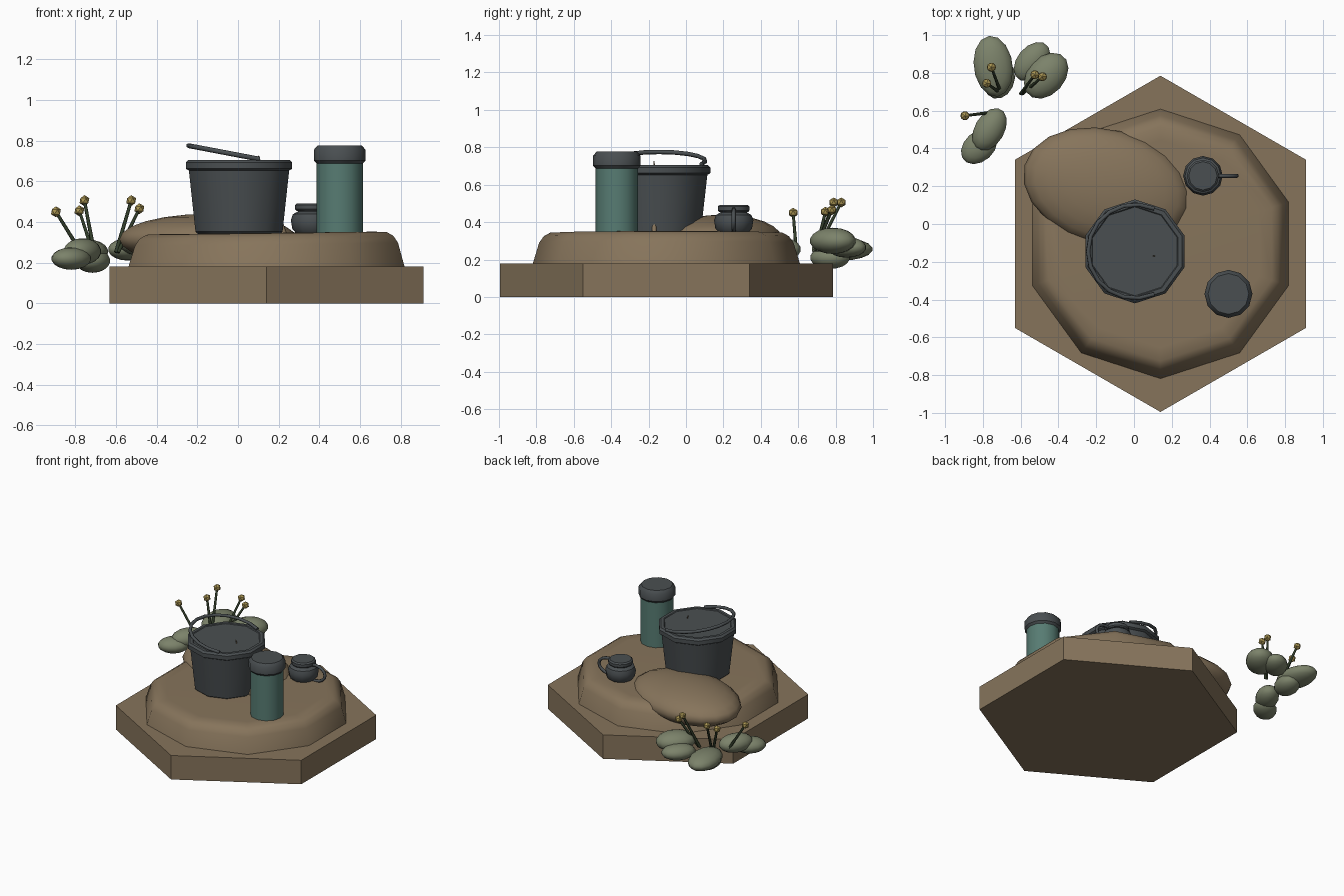
import bpy, bmesh, math
from math import sin, cos, pi, radians
from mathutils import Vector, Matrix

cube = bpy.data.objects.get("Cube")
if cube:
    bpy.data.objects.remove(cube, do_unlink=True)


def material(name, rgb):
    m = bpy.data.materials.new(name)
    m.use_nodes = True
    m.diffuse_color = (*rgb, 1)
    m.node_tree.nodes["Principled BSDF"].inputs["Base Color"].default_value = (*rgb, 1)
    return m


EARTH = material("earth brown", (0.24, 0.175, 0.105))
IRON = material("dark iron", (0.068, 0.078, 0.083))
TEAL = material("teal enamel", (0.095, 0.20, 0.17))
LEAF = material("sage leaf", (0.20, 0.225, 0.145))
STEM = material("dark stem", (0.03, 0.045, 0.022))
BLOOM = material("yellow bloom", (0.40, 0.30, 0.085))


def finish(name, bm, mat, angle=40):
    bmesh.ops.recalc_face_normals(bm, faces=bm.faces)
    mesh = bpy.data.meshes.new(name)
    bm.to_mesh(mesh)
    bm.free()
    mesh.materials.append(mat)
    ob = bpy.data.objects.new(name, mesh)
    bpy.context.collection.objects.link(ob)
    bpy.ops.object.select_all(action='DESELECT')
    ob.select_set(True)
    bpy.context.view_layer.objects.active = ob
    bpy.ops.object.shade_smooth_by_angle(angle=radians(angle))
    return ob


def lathe(name, centre, profile, sides, mat, slope=0.0, angle=40):
    """Closed turned shape from (radius, z) pairs, with a vertex on the y axis."""
    bm = bmesh.new()
    rings = []
    for r, z in profile:
        ring = []
        for i in range(sides):
            a = pi / 2 + 2 * pi * i / sides
            tilt = slope * r * cos(a) if z > profile[0][1] else 0
            ring.append(bm.verts.new((centre[0] + r * cos(a), centre[1] + r * sin(a), z + tilt)))
        rings.append(ring)
    for lo, hi in zip(rings, rings[1:]):
        for i in range(sides):
            j = (i + 1) % sides
            bm.faces.new((lo[i], lo[j], hi[j], hi[i]))
    bm.faces.new(rings[0])
    bm.faces.new(rings[-1])
    return finish(name, bm, mat, angle)


def ellipsoid(name, centre, radii, turn, mat, segs=14, rings=9):
    bm = bmesh.new()
    mtx = (Matrix.Translation(centre) @ Matrix.Rotation(radians(turn), 4, 'Z')
           @ Matrix.Diagonal((*radii, 1)))
    bmesh.ops.create_uvsphere(bm, u_segments=segs, v_segments=rings, radius=1, matrix=mtx)
    return finish(name, bm, mat, 60)


def rod(name, start, end, r1, r2, mat):
    a, b = Vector(start), Vector(end)
    d = b - a
    bm = bmesh.new()
    mtx = Matrix.Translation((a + b) / 2) @ d.to_track_quat('Z', 'Y').to_matrix().to_4x4()
    bmesh.ops.create_cone(bm, cap_ends=True, segments=6, radius1=r1, radius2=r2,
                          depth=d.length, matrix=mtx)
    return finish(name, bm, mat, 70)


def tube(name, points, radius, mat, side):
    """Six-sided tube along points; side is the normal of the path's plane."""
    pts = [Vector(p) for p in points]
    bm = bmesh.new()
    rings = []
    for i, p in enumerate(pts):
        t = (pts[min(i + 1, len(pts) - 1)] - pts[max(i - 1, 0)]).normalized()
        n = Vector(side).normalized()
        b = t.cross(n)
        rings.append([bm.verts.new(p + radius * (cos(k * pi / 3) * n + sin(k * pi / 3) * b))
                      for k in range(6)])
    for lo, hi in zip(rings, rings[1:]):
        for k in range(6):
            bm.faces.new((lo[k], lo[(k + 1) % 6], hi[(k + 1) % 6], hi[k]))
    bm.faces.new(rings[0])
    bm.faces.new(rings[-1])
    return finish(name, bm, mat, 65)


# Ground: hexagonal base, ten-sided mound, rounded hillock
MID = (0.14, -0.105)
lathe("hexagon_base", MID, [(0.89, 0), (0.89, 0.18)], 6, EARTH)
lathe("mound", MID, [(0.715, 0.175), (0.68, 0.29), (0.655, 0.325), (0.62, 0.344), (0.55, 0.346)],
      10, EARTH, slope=0.012)
ellipsoid("hillock", (-0.145, 0.195, 0.315), (0.45, 0.305, 0.125), -15, EARTH, 20, 12)

# Cooking pot with rim, lid and tilted bail
POT = (0.005, -0.145)
lathe("pot_body", POT, [(0.205, 0.335), (0.225, 0.352), (0.26, 0.66)], 10, IRON)
lathe("pot_rim_lid", POT, [(0.255, 0.65), (0.275, 0.662), (0.275, 0.692), (0.262, 0.705),
                           (0.24, 0.705), (0.235, 0.70)], 10, IRON)
TILT = 0.19
bail = []
for i in range(13):
    a = radians(66 + 228 * i / 12)
    x = 0.248 * cos(a)
    bail.append((POT[0] + x, POT[1] + 0.248 * sin(a), 0.728 - TILT * x))
tube("pot_bail", bail, 0.012, IRON, (TILT, 0, 1))
rod("pot_stick", (0.225, -0.17, 0.345), (0.1, -0.17, 0.725), 0.014, 0.003, EARTH)

# Flask with cap
FLASK = (0.5, -0.37)
lathe("flask_body", FLASK, [(0.114, 0.34), (0.114, 0.695)], 12, TEAL)
lathe("flask_cap", FLASK, [(0.112, 0.685), (0.127, 0.702), (0.127, 0.755), (0.108, 0.777)],
      12, IRON)

# Small kettle with lid and side handle
KETTLE = (0.365, 0.255)
lathe("kettle_body", KETTLE, [(0.075, 0.34), (0.098, 0.365), (0.105, 0.41), (0.095, 0.438),
                              (0.07, 0.452), (0.07, 0.465)], 12, IRON)
lathe("kettle_lid", KETTLE, [(0.078, 0.455), (0.085, 0.463), (0.085, 0.483), (0.075, 0.492)],
      12, IRON)
loop = [(0.46 + 0.085 * cos(a), KETTLE[1], 0.41 + 0.058 * sin(a))
        for a in (radians(-110 + 22 * i) for i in range(11))]
tube("kettle_handle", loop, 0.011, IRON, (0, 1, 0))

# Leaf clumps: centre, radii, turn
LEAVES = [
    ((-0.745, 0.835, 0.255), (0.105, 0.165, 0.06), 8),
    ((-0.715, 0.77, 0.21), (0.085, 0.11, 0.06), -15),
    ((-0.54, 0.86, 0.265), (0.12, 0.08, 0.055), 50),
    ((-0.465, 0.785, 0.30), (0.14, 0.10, 0.07), 48),
    ((-0.765, 0.50, 0.255), (0.125, 0.08, 0.065), 60),
    ((-0.82, 0.41, 0.22), (0.11, 0.08, 0.055), 42),
]
for i, (c, r, turn) in enumerate(LEAVES):
    ellipsoid(f"leaf_{i + 1}", c, r, turn, LEAF)

# Flowers: foot and head of each stem
FLOWERS = [
    ((-0.705, 0.695, 0.24), (-0.755, 0.83, 0.505)),
    ((-0.71, 0.695, 0.24), (-0.78, 0.745, 0.455)),
    ((-0.60, 0.69, 0.25), (-0.525, 0.79, 0.505)),
    ((-0.59, 0.69, 0.25), (-0.485, 0.78, 0.465)),
    ((-0.765, 0.59, 0.24), (-0.895, 0.573, 0.45)),
]
for i, (foot, head) in enumerate(FLOWERS):
    rod(f"stem_{i + 1}", foot, head, 0.010, 0.008, STEM)
    bm = bmesh.new()
    bmesh.ops.create_icosphere(bm, subdivisions=1, radius=0.027,
                               matrix=Matrix.Translation(head))
    finish(f"bloom_{i + 1}", bm, BLOOM, 30)
